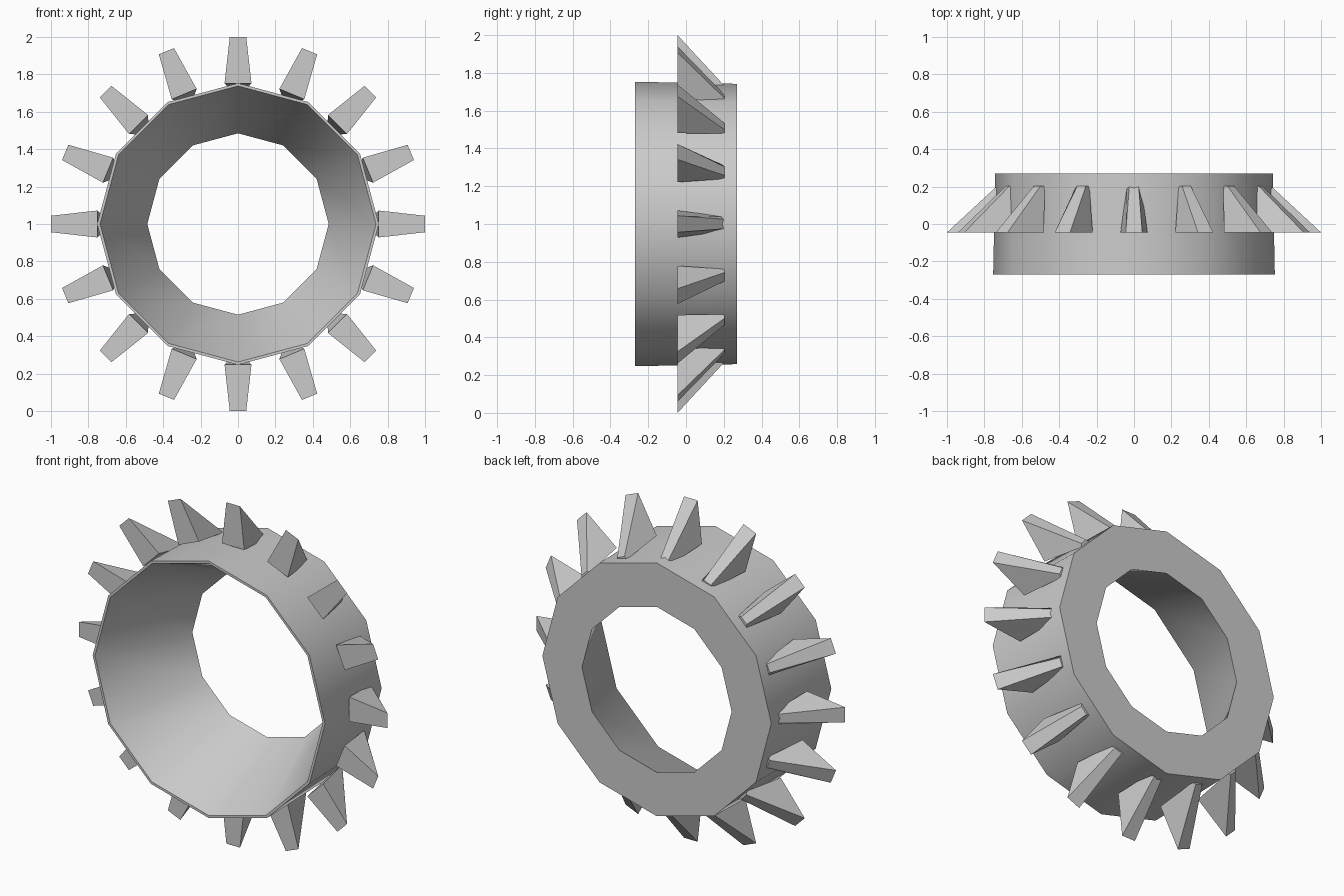
import bpy, bmesh, math
from mathutils import Matrix, Vector

cube = bpy.data.objects.get("Cube")
if cube:
    bpy.data.objects.remove(cube, do_unlink=True)

SIDES, TEETH = 12, 16
CENTRE = Vector((0, 0, 1))

grey = bpy.data.materials.new("plain_grey")
grey.use_nodes = True
colour = (0.6, 0.6, 0.6, 1)
grey.diffuse_color = colour
grey.node_tree.nodes["Principled BSDF"].inputs["Base Color"].default_value = colour


def make_object(name, bm):
    bmesh.ops.recalc_face_normals(bm, faces=bm.faces)
    mesh = bpy.data.meshes.new(name)
    bm.to_mesh(mesh)
    bm.free()
    mesh.materials.append(grey)
    obj = bpy.data.objects.new(name, mesh)
    bpy.context.collection.objects.link(obj)
    return obj


def turn(i, count):
    return Matrix.Translation(CENTRE) @ Matrix.Rotation(2 * math.pi * i / count, 4, 'Y')


# Ring body: a closed (radius, y) profile swept around the hub, with a funnel bore
profile = [(0.753, -0.27), (0.742, 0.27), (0.485, 0.27), (0.738, -0.27)]
bm = bmesh.new()
loops = [[bm.verts.new(turn(i, SIDES) @ Vector((0, y, r))) for r, y in profile]
         for i in range(SIDES)]
for i in range(SIDES):
    a, b = loops[i], loops[(i + 1) % SIDES]
    for j in range(len(profile)):
        k = (j + 1) % len(profile)
        bm.faces.new((a[j], a[k], b[k], b[j]))
ring = make_object("ring_body", bm)
bpy.ops.object.select_all(action='DESELECT')
ring.select_set(True)
bpy.context.view_layer.objects.active = ring
bpy.ops.object.shade_smooth_by_angle(angle=math.radians(35))

# Teeth: flat front, sloping and narrowing towards the back
# Each section edge is (half width, y, radius)
section = [(0.072, -0.045, 0.752), (0.044, -0.045, 1.0),
           (0.025, 0.203, 0.732), (0.038, 0.203, 0.715)]
for t in range(TEETH):
    bm = bmesh.new()
    left, right = [[bm.verts.new(turn(t, TEETH) @ Vector((s * w, y, r)))
                    for w, y, r in section] for s in (1, -1)]
    bm.faces.new(left)
    bm.faces.new(right[::-1])
    for j in range(4):
        k = (j + 1) % 4
        bm.faces.new((left[j], right[j], right[k], left[k]))
    make_object(f"tooth_{t + 1}", bm)
